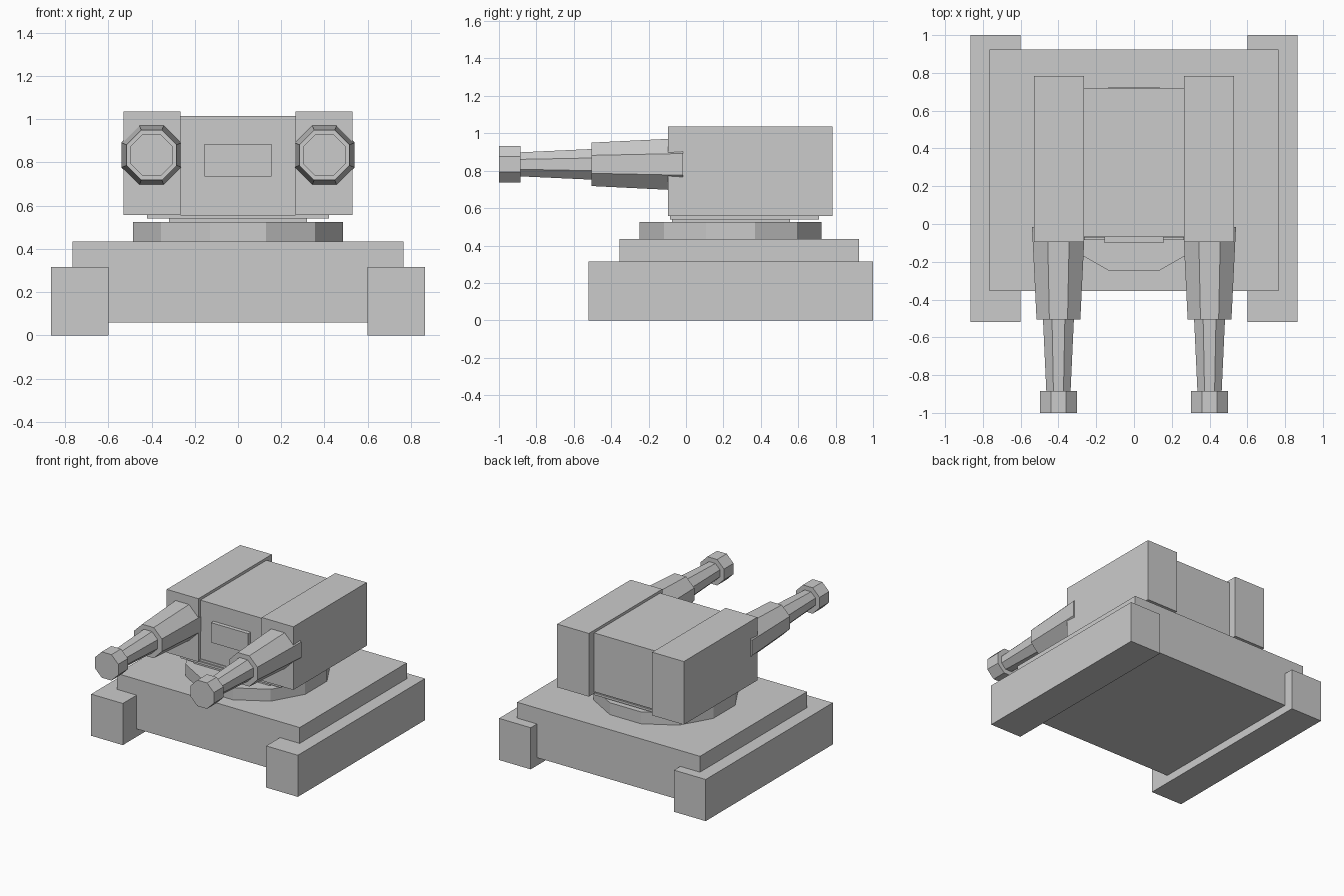
import bpy
import bmesh
from math import cos, pi
from mathutils import Matrix

if "Cube" in bpy.data.objects:
    bpy.data.objects.remove(bpy.data.objects["Cube"], do_unlink=True)

grey = bpy.data.materials.new("light_grey")
grey.use_nodes = True
colour = (0.6, 0.6, 0.6, 1)
grey.diffuse_color = colour
grey.node_tree.nodes["Principled BSDF"].inputs["Base Color"].default_value = colour


def finish(name, bm):
    mesh = bpy.data.meshes.new(name)
    bm.to_mesh(mesh)
    bm.free()
    mesh.materials.append(grey)
    obj = bpy.data.objects.new(name, mesh)
    bpy.context.collection.objects.link(obj)
    return obj


def box(name, x, y, z):
    """Box from (low, high) ranges on each axis."""
    bm = bmesh.new()
    size = [b - a for a, b in (x, y, z)]
    mid = [(a + b) / 2 for a, b in (x, y, z)]
    bmesh.ops.create_cube(bm, size=1, matrix=Matrix.Translation(mid) @ Matrix.Diagonal((*size, 1)))
    return finish(name, bm)


def prism(name, sides, r1, r2, depth, matrix):
    """Tapered prism; r1 and r2 are centre-to-flat distances."""
    bm = bmesh.new()
    k = cos(pi / sides)
    bmesh.ops.create_cone(bm, cap_ends=True, segments=sides, radius1=r1 / k, radius2=r2 / k,
                          depth=depth, matrix=matrix @ Matrix.Rotation(pi / sides, 4, "Z"))
    return finish(name, bm)


def barrel_part(name, x, y_back, y_front, r_back, r_front):
    place = Matrix.Translation((x, (y_back + y_front) / 2, 0.834))
    prism(name, 8, r_back, r_front, y_back - y_front, place @ Matrix.Rotation(pi / 2, 4, "X"))


# Base
box("base_slab", (-0.765, 0.765), (-0.355, 0.925), (0.06, 0.435))

# Turntable and the mounting plates above it
prism("turntable", 12, 0.487, 0.487, 0.09, Matrix.Translation((0, 0.238, 0.48)))
box("mounting_block", (-0.32, 0.32), (-0.075, 0.555), (0.525, 0.572))
box("mounting_plate", (-0.42, 0.42), (-0.085, 0.71), (0.54, 0.557))

# Turret centre
box("turret_body", (-0.265, 0.265), (-0.07, 0.72), (0.57, 1.015))
box("front_panel", (-0.155, 0.155), (-0.1, -0.07), (0.735, 0.885))

# Paired parts
for side, s in (("left", 1), ("right", -1)):
    box(side + "_base_rail", sorted((s * 0.6, s * 0.865)), (-0.52, 1.0), (0, 0.315))
    box(side + "_gun_housing", sorted((s * 0.265, s * 0.53)), (-0.095, 0.783), (0.557, 1.035))
    barrel_part(side + "_barrel_sleeve", s * 0.4, -0.015, -0.505, 0.14, 0.116)
    barrel_part(side + "_barrel", s * 0.4, -0.5, -0.89, 0.082, 0.064)
    barrel_part(side + "_muzzle", s * 0.4, -0.885, -1.0, 0.098, 0.098)
